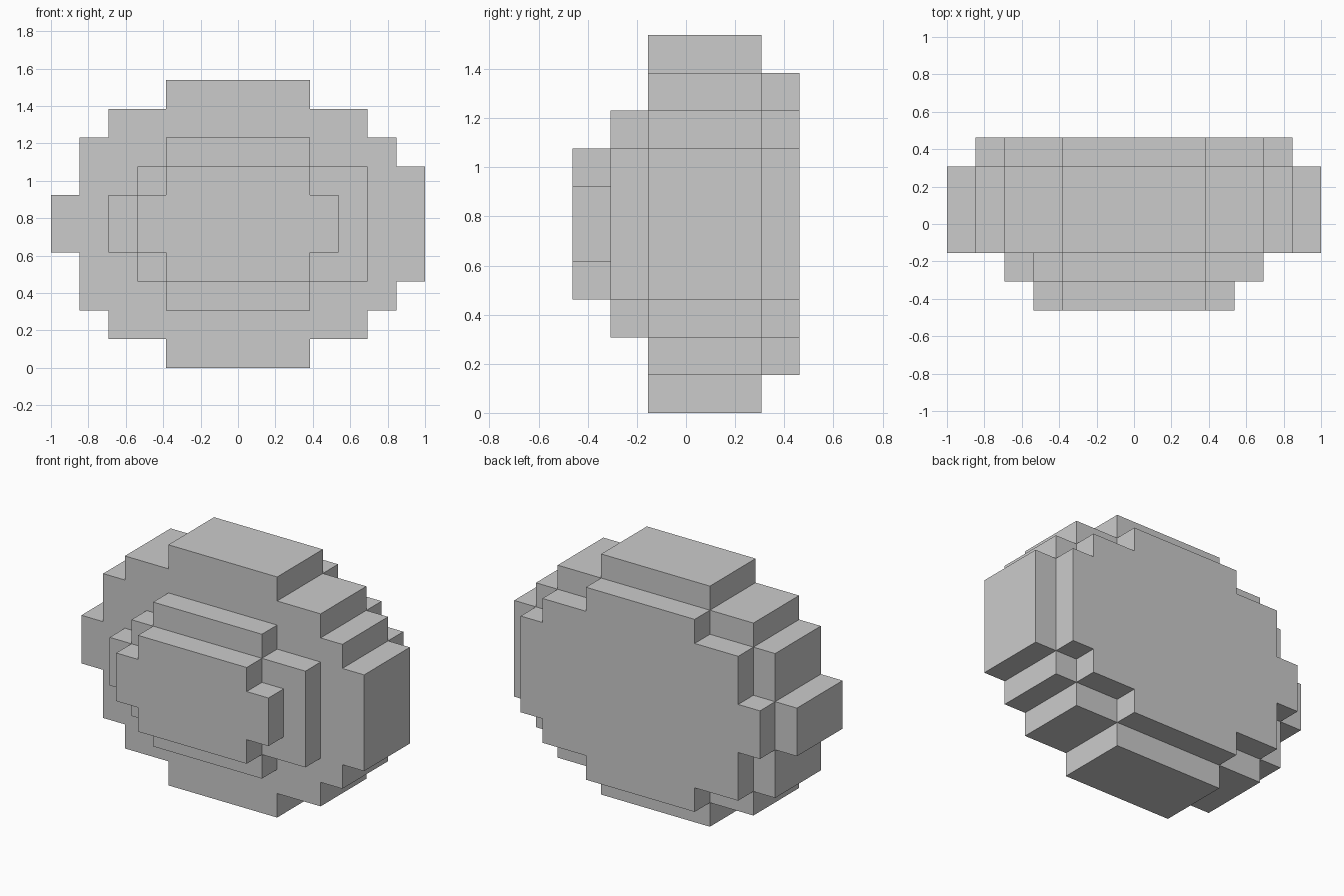
import bpy
import bmesh
import math
from mathutils import Vector

if "Cube" in bpy.data.objects:
    bpy.data.objects.remove(bpy.data.objects["Cube"])

U = 2 / 13  # one block; the model is 13 x 6 x 10 blocks

# Layers front to back: (y start, y end, overlapping rectangles x0, x1, z0, z1 in blocks)
LAYERS = [
    # front cap
    (-3, -2, [(-2.5, 2.5, 3, 7), (-3.5, 3.5, 4, 6)]),
    # front step
    (-2, -1, [(-2.5, 2.5, 2, 8), (-3.5, 4.5, 3, 7), (-4.5, 4.5, 4, 6)]),
    # main body
    (-1, 2, [(-2.5, 2.5, 0, 10), (-4.5, 4.5, 1, 9), (-5.5, 5.5, 2, 8),
             (-5.5, 6.5, 3, 7), (-6.5, 6.5, 4, 6)]),
    # back plate
    (2, 3, [(-2.5, 2.5, 1, 9), (-4.5, 4.5, 2, 8), (-4.5, 5.5, 3, 7),
            (-5.5, 5.5, 4, 6)]),
]

# Fill the block cells
cells = set()
for y0, y1, rects in LAYERS:
    for x0, x1, z0, z1 in rects:
        cells |= {(int(x0 + 6.5) + i, y, z)
                  for i in range(int(x1 - x0))
                  for y in range(y0, y1)
                  for z in range(z0, z1)}

# Make only the outer skin
bm = bmesh.new()
for cell in cells:
    centre = Vector(cell) + Vector((-6, 0.5, 0.5))
    for axis in range(3):
        for sign in (-1, 1):
            step = [0, 0, 0]
            step[axis] = sign
            if tuple(c + s for c, s in zip(cell, step)) in cells:
                continue
            n = Vector(step)
            a = Vector([float(i == (axis + 1) % 3) for i in range(3)])
            b = n.cross(a)
            corners = [(-1, -1), (1, -1), (1, 1), (-1, 1)]
            bm.faces.new([bm.verts.new((centre + (n + a * s + b * t) / 2) * U)
                          for s, t in corners])

# Weld the skin and merge coplanar squares into large flat faces
bmesh.ops.remove_doubles(bm, verts=bm.verts[:], dist=0.001)
bmesh.ops.dissolve_limit(bm, angle_limit=math.radians(1),
                         verts=bm.verts[:], edges=bm.edges[:])
mesh = bpy.data.meshes.new("stepped_body")
bm.to_mesh(mesh)
bm.free()
bpy.context.collection.objects.link(bpy.data.objects.new("stepped_body", mesh))
